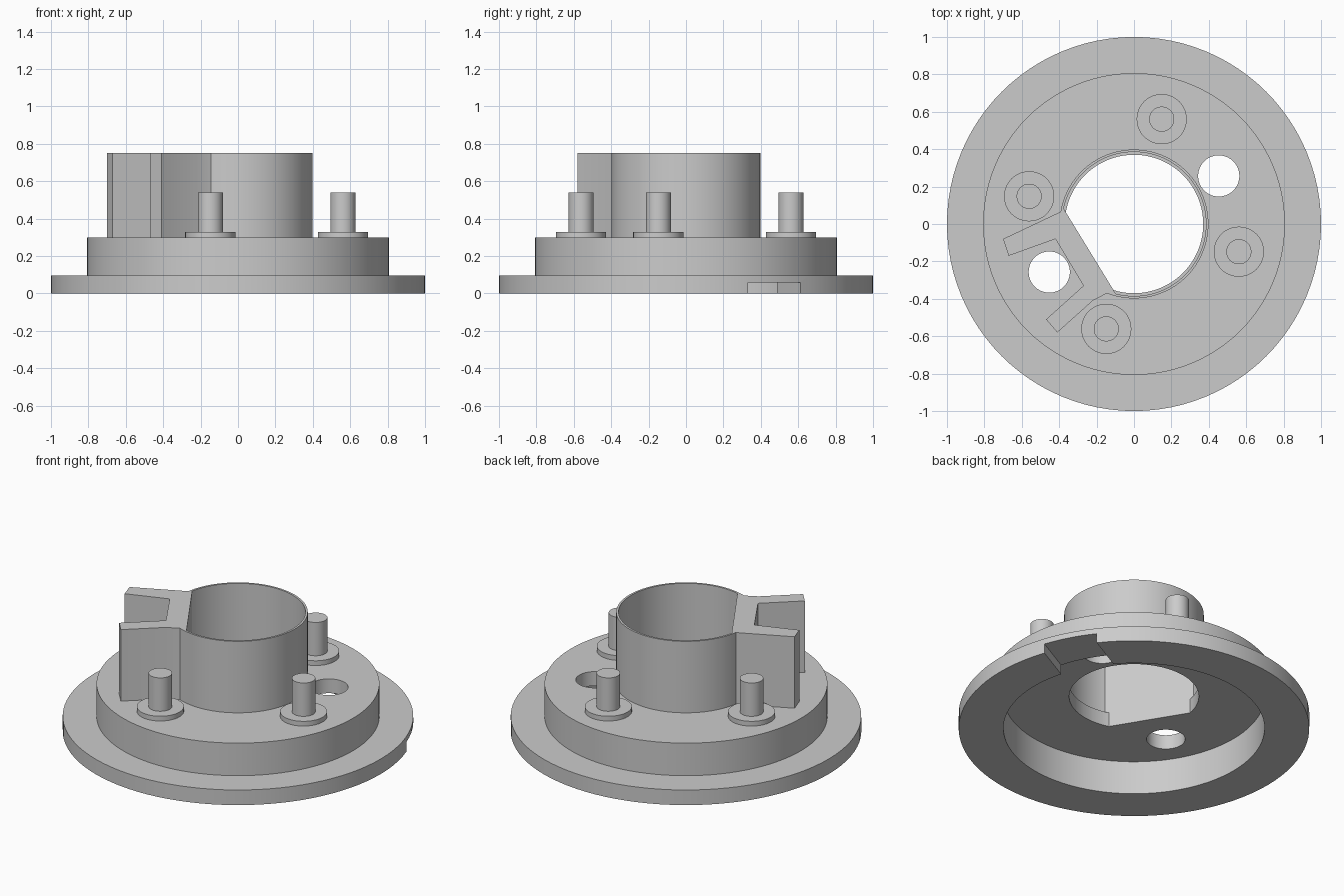
import bpy
import bmesh
from math import acos, cos, sin, radians, tau
from mathutils import Matrix

if "Cube" in bpy.data.objects:
    bpy.data.objects.remove(bpy.data.objects["Cube"])

STEPS = 96
DECK = 0.3          # top of the drum
TOP = 0.75          # top of the collar

grey = bpy.data.materials.new("plain grey")
grey.use_nodes = True
grey.diffuse_color = (0.6, 0.6, 0.6, 1)
grey.node_tree.nodes["Principled BSDF"].inputs["Base Color"].default_value = grey.diffuse_color


def make(name, bm):
    bmesh.ops.recalc_face_normals(bm, faces=bm.faces)
    mesh = bpy.data.meshes.new(name)
    bm.to_mesh(mesh)
    bm.free()
    mesh.materials.append(grey)
    ob = bpy.data.objects.new(name, mesh)
    bpy.context.collection.objects.link(ob)
    return ob


def lathe(name, profile, x=0, y=0, steps=STEPS):
    bm = bmesh.new()
    verts = [bm.verts.new((r, 0, z)) for r, z in profile]
    edges = [bm.edges.new(pair) for pair in zip(verts, verts[1:])]
    bmesh.ops.spin(bm, geom=verts + edges, cent=(0, 0, 0), axis=(0, 0, 1),
                   angle=tau, steps=steps)
    bmesh.ops.remove_doubles(bm, verts=bm.verts, dist=0.0001)
    bmesh.ops.translate(bm, verts=bm.verts, vec=(x, y, 0))
    return make(name, bm)


def prism(name, outline, low, high):
    bm = bmesh.new()
    face = bm.faces.new([bm.verts.new((x, y, low)) for x, y in outline])
    grown = bmesh.ops.extrude_face_region(bm, geom=[face])["geom"]
    bmesh.ops.translate(bm, vec=(0, 0, high - low),
                        verts=[v for v in grown if isinstance(v, bmesh.types.BMVert)])
    return make(name, bm)


def arc(r, start, end, steps=STEPS):
    return [(r * cos(start + (end - start) * i / steps),
             r * sin(start + (end - start) * i / steps)) for i in range(steps + 1)]


def d_shape(r):
    # circle with one flat side facing the bracket
    half = acos(0.278 / r)
    middle = radians(211.5)
    return arc(r, middle + half, middle - half + tau)


def cut(target, cutter):
    mod = target.modifiers.new("cut", "BOOLEAN")
    mod.operation = "DIFFERENCE"
    mod.solver = "EXACT"
    mod.object = cutter
    cutter.hide_render = True
    bpy.context.view_layer.objects.active = target
    bpy.ops.object.modifier_apply(modifier=mod.name)
    bpy.data.objects.remove(cutter)


# Flange and hollow drum
base = lathe("flanged_base", [(0, 0.21), (0.745, 0.21), (0.745, 0), (1, 0), (1, 0.095),
                              (0.807, 0.095), (0.807, DECK), (0, DECK)])
cut(base, prism("bore_cutter", d_shape(0.37), 0.1, 0.5))
for side in (1, -1):
    hole = [(x + side * 0.453, y + side * 0.257) for x, y in arc(0.11, 0, tau)[:-1]]
    cut(base, prism("hole_cutter", hole, 0.1, 0.5))

# Slot under the flange
bm = bmesh.new()
bmesh.ops.create_cube(bm, size=1, matrix=Matrix.Rotation(radians(28.5), 4, "Z")
                      @ Matrix.Translation((0.85, 0, -0.04))
                      @ Matrix.Diagonal((0.7, 0.32, 0.2, 1)))
cut(base, make("slot_cutter", bm))

# Collar with forked bracket
fork = [(-0.22, -0.41), (-0.41, -0.58), (-0.47, -0.51), (-0.27, -0.33),
        (-0.42, -0.08), (-0.67, -0.17), (-0.7, -0.08)]
collar = prism("collar_with_bracket",
               arc(0.398, radians(170.5), radians(-111.4)) + fork, DECK - 0.02, TOP)
cut(collar, prism("collar_cutter", d_shape(0.385), 0.1, 1))

# Four pins with washers
parts = [base, collar]
for i in range(4):
    a = radians(75.2 + 90 * i)
    parts.append(lathe("pin_%d" % (i + 1),
                       [(0, DECK - 0.02), (0.134, DECK - 0.02), (0.134, 0.33), (0.067, 0.33),
                        (0.067, 0.54), (0, 0.54)],
                       0.58 * cos(a), 0.58 * sin(a), 48))

# Smooth round walls, sharp rims
bpy.ops.object.select_all(action="DESELECT")
for ob in parts:
    ob.select_set(True)
bpy.context.view_layer.objects.active = base
bpy.ops.object.shade_smooth_by_angle(angle=radians(30))
